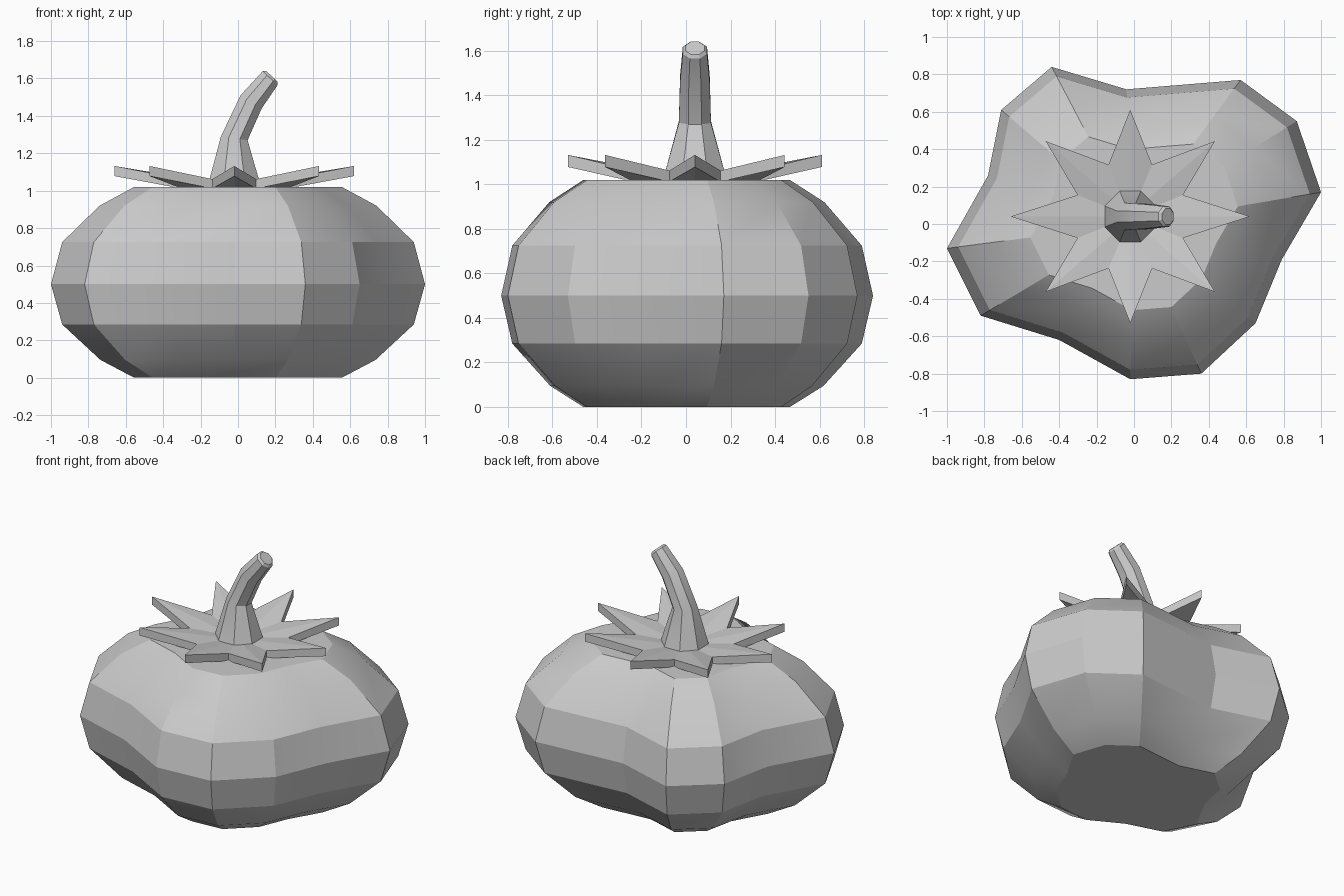
import bpy, bmesh, math
from mathutils import Vector

if "Cube" in bpy.data.objects:
    bpy.data.objects.remove(bpy.data.objects["Cube"])


def make_object(name, rings, smooth=None):
    """Skin a stack of matching rings and close both ends."""
    bm = bmesh.new()
    loops = [[bm.verts.new(p) for p in ring] for ring in rings]
    n = len(loops[0])
    for a, b in zip(loops, loops[1:]):
        for i in range(n):
            j = (i + 1) % n
            bm.faces.new((a[i], a[j], b[j], b[i]))
    bm.faces.new(loops[0][::-1])
    bm.faces.new(loops[-1])
    bmesh.ops.recalc_face_normals(bm, faces=bm.faces)
    mesh = bpy.data.meshes.new(name)
    bm.to_mesh(mesh)
    bm.free()
    obj = bpy.data.objects.new(name, mesh)
    bpy.context.collection.objects.link(obj)
    if smooth:
        bpy.ops.object.select_all(action='DESELECT')
        obj.select_set(True)
        bpy.context.view_layer.objects.active = obj
        bpy.ops.object.shade_smooth_by_angle(angle=math.radians(smooth))
    return obj


CX, CY = -0.02, 0.04

# Lobed fruit body: one irregular outline scaled up a rounded profile
outline = [(1.0, .17), (.87, .55), (.57, .77), (-.04, .72), (-.44, .84),
           (-.71, .61), (-.78, .26), (-1.0, -.13), (-.82, -.49), (-.40, -.62),
           (-.02, -.83), (.36, -.80), (.65, -.53), (.79, -.19)]
profile = [(.555, 0), (.735, .095), (.94, .285), (1, .5),
           (.94, .725), (.74, .92), (.555, 1.02)]
make_object("fruit_body",
            [[(x * s, y * s, z) for x, y in outline] for s, z in profile], 20)


# Leafy star on top: eight upturned points around a low centre
def star(tip_z, notch_z):
    pts = []
    for i in range(16):
        a = i * math.pi / 8
        tip = i % 2 == 0
        rx, ry = (.64, .57) if tip else (.305, .30)
        pts.append((CX + rx * math.cos(a), CY + ry * math.sin(a),
                    tip_z if tip else notch_z))
    return pts


def centre(z):
    return [(CX + .13 * math.cos(i * math.pi / 8),
             CY + .13 * math.sin(i * math.pi / 8), z) for i in range(16)]


make_object("leaf_star", [centre(1.0), star(1.078, 1.012),
                          star(1.132, 1.062), centre(1.045)])

# Curved eight-sided stem: centre x, z, radius, lean, narrowing at the tip
path = [(-.02, 1.03, .152, 0), (-.02, 1.28, .078, 8),
        (.07, 1.475, .072, 32), (.172, 1.602, .059, 43), (.181, 1.612, .046, 43)]
rings = []
for x, z, r, lean in path:
    t = math.radians(lean)
    ring = []
    for i in range(8):
        a = (i + .5) * math.pi / 4
        u = r * math.cos(a)
        ring.append(Vector((x + u * math.cos(t), CY + r * math.sin(a),
                            z - u * math.sin(t))))
    rings.append(ring)
make_object("stem", rings, 20)
